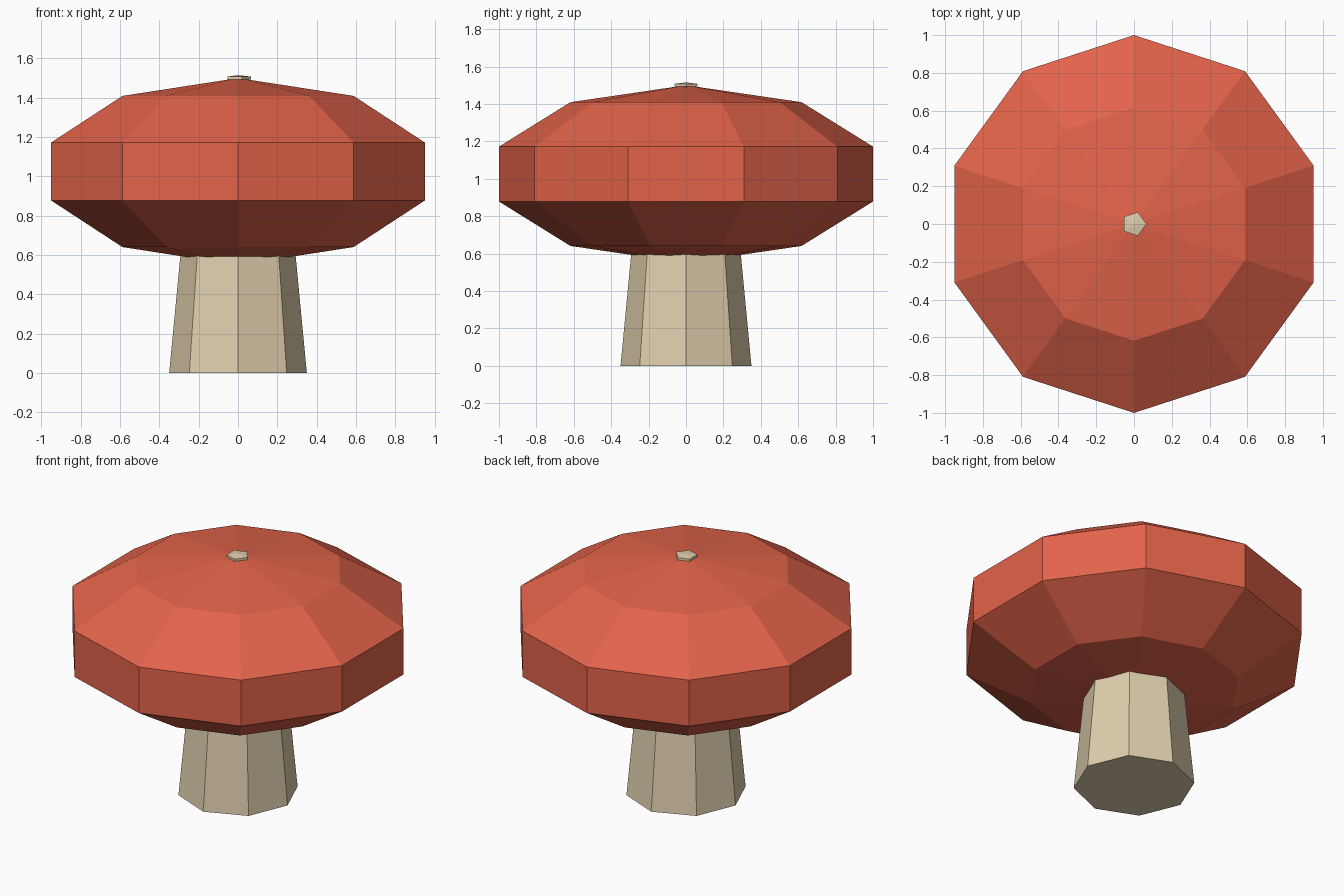
import bpy, bmesh, math
from mathutils import Matrix

if "Cube" in bpy.data.objects:
    bpy.data.objects.remove(bpy.data.objects["Cube"])


def flat_colour(name, rgb):
    m = bpy.data.materials.new(name)
    m.diffuse_color = (*rgb, 1.0)
    m.use_nodes = True
    m.node_tree.nodes["Principled BSDF"].inputs["Base Color"].default_value = m.diffuse_color
    return m


red = flat_colour("cap red", (0.76, 0.125, 0.068))
cream = flat_colour("stem cream", (0.74, 0.62, 0.42))


def finish(name, bm, material):
    bmesh.ops.recalc_face_normals(bm, faces=bm.faces)
    mesh = bpy.data.meshes.new(name)
    bm.to_mesh(mesh)
    bm.free()
    mesh.materials.append(material)
    obj = bpy.data.objects.new(name, mesh)
    bpy.context.collection.objects.link(obj)
    return obj


def squashed_sphere(name, segments, rings, radius, half_height, z, turn, material):
    """Low-poly sphere; radius is measured at the widest ring."""
    bm = bmesh.new()
    bmesh.ops.create_uvsphere(bm, u_segments=segments, v_segments=rings, radius=1)
    widest = max(math.hypot(v.co.x, v.co.y) for v in bm.verts)
    s = radius / widest
    bm.transform(Matrix.Translation((0, 0, z))
                 @ Matrix.Diagonal((s, s, half_height, 1)))
    # turn so that one corner points along the chosen angle
    corner = max(bm.verts, key=lambda v: math.hypot(v.co.x, v.co.y)).co
    bm.transform(Matrix.Rotation(turn - math.atan2(corner.y, corner.x), 4, 'Z'))
    return finish(name, bm, material)


# Tapered eight-sided stem, running up into the cap
bm = bmesh.new()
bmesh.ops.create_cone(bm, cap_ends=True, segments=8, radius1=0.35,
                      radius2=0.25, depth=1.05)
bm.transform(Matrix.Translation((0, 0, 0.525)))
finish("stem", bm, cream)

# Ten-sided flattened cap with a corner facing front
squashed_sphere("cap", 10, 5, 1.0, 0.475, 1.025, math.pi / 2, red)

# Small pale spot on the crown
squashed_sphere("crown_spot", 5, 3, 0.066, 0.015, 1.5, 0.0, cream)
